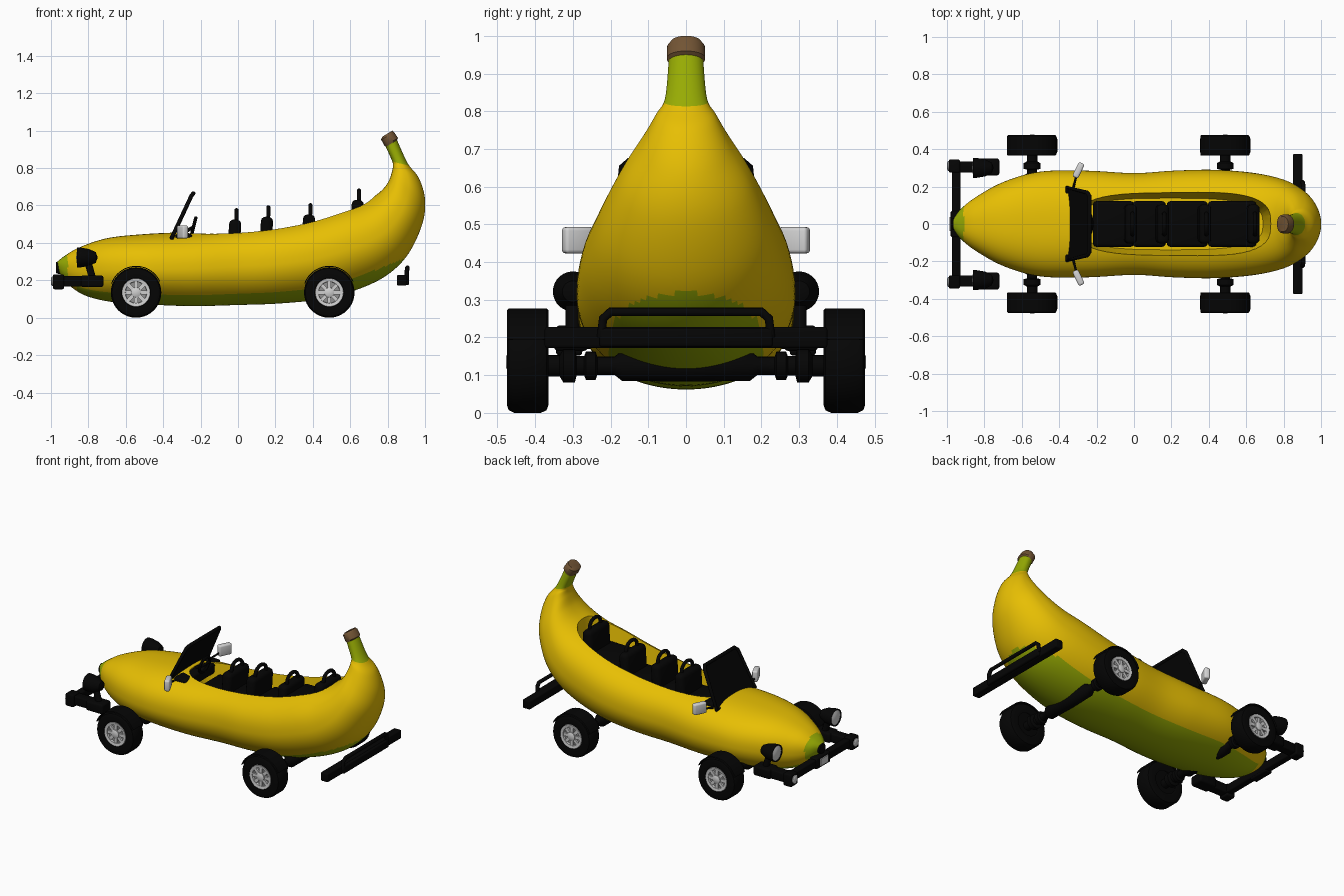
import bpy, bmesh, math
from mathutils import Vector

if "Cube" in bpy.data.objects:
    bpy.data.objects.remove(bpy.data.objects["Cube"])

def material(name, r, g, b):
    m = bpy.data.materials.new(name)
    m.diffuse_color = (r, g, b, 1)
    m.use_nodes = True
    m.node_tree.nodes["Principled BSDF"].inputs["Base Color"].default_value = m.diffuse_color
    return m

YELLOW = material("banana yellow", 0.80, 0.52, 0.001)
GREEN = material("unripe green", 0.31, 0.41, 0.001)
BROWN = material("cap brown", 0.17, 0.09, 0.035)
BLACK = material("matte black", 0.0015, 0.0015, 0.0015)
GREY = material("wheel grey", 0.62, 0.62, 0.62)
LIGHT = material("mirror light grey", 0.65, 0.65, 0.65)
DARK = material("rim dark grey", 0.28, 0.28, 0.28)

def finish(name, bm, *mats):
    bmesh.ops.recalc_face_normals(bm, faces=bm.faces[:])
    me = bpy.data.meshes.new(name)
    bm.to_mesh(me)
    bm.free()
    ob = bpy.data.objects.new(name, me)
    bpy.context.collection.objects.link(ob)
    for m in mats:
        me.materials.append(m)
    return ob

def box(name, loc, size, mat, bevel=0.008, rot=(0, 0, 0)):
    bm = bmesh.new()
    bmesh.ops.create_cube(bm, size=1)
    bmesh.ops.scale(bm, vec=size, verts=bm.verts[:])
    if bevel:
        bmesh.ops.bevel(bm, geom=bm.edges[:], offset=bevel, segments=3, profile=0.5, affect='EDGES')
    ob = finish(name, bm, mat)
    ob.location, ob.rotation_euler = loc, rot
    return ob

def tube(name, pts, r, mat, cyclic=False):
    cu = bpy.data.curves.new(name, 'CURVE')
    cu.dimensions, cu.bevel_depth, cu.bevel_resolution, cu.use_fill_caps = '3D', r, 3, True
    sp = cu.splines.new('POLY')
    sp.points.add(len(pts) - 1)
    for p, q in zip(sp.points, pts):
        p.co = (*q, 1)
    sp.use_cyclic_u = cyclic
    cu.materials.append(mat)
    ob = bpy.data.objects.new(name, cu)
    bpy.context.collection.objects.link(ob)
    return ob

def lathe(name, prof, loc, mat, axis='Y', a0=0, a1=360, n=40, closed=False):
    """Spin a profile of (radius, offset) points about the given axis."""
    bm = bmesh.new()
    full = a1 - a0 == 360
    rings = []
    for i in range(n if full else n + 1):
        a = math.radians(a0 + (a1 - a0) * i / n)
        c, s = math.cos(a), math.sin(a)
        rings.append([bm.verts.new((r * c, h, r * s) if axis == 'Y' else (h, r * c, r * s)) for r, h in prof])
    m = len(prof)
    for i in range(n):
        A, B = rings[i], rings[(i + 1) % len(rings)]
        for j in range(m if closed else m - 1):
            k = (j + 1) % m
            bm.faces.new((A[j], A[k], B[k], B[j]))
    bmesh.ops.remove_doubles(bm, verts=bm.verts[:], dist=1e-5)
    ob = finish(name, bm, mat)
    ob.location = loc
    return ob

# Banana body: stations of top x, top z, bottom x, bottom z, half width
ST = [(-.965, .30, -.955, .24, .035), (-.93, .328, -.91, .18, .085), (-.85, .375, -.82, .12, .15),
      (-.7, .425, -.68, .085, .228), (-.5, .447, -.5, .072, .28), (-.25, .46, -.25, .062, .285),
      (0, .48, 0, .068, .272), (.2, .50, .22, .076, .285), (.38, .535, .45, .1, .29),
      (.55, .585, .65, .155, .278), (.67, .62, .8, .23, .255), (.75, .665, .91, .34, .222),
      (.80, .72, .985, .5, .173), (.823, .78, 1.0, .63, .118), (.828, .815, .968, .745, .082),
      (.823, .84, .908, .825, .056), (.79, .914, .85, .95, .046)]

def catmull(a, b, c, d, t):
    return tuple(.5 * (2 * q + (r - p) * t + (2 * p - 5 * q + 4 * r - s) * t * t + (3 * q - p - 3 * r + s) * t ** 3)
                 for p, q, r, s in zip(a, b, c, d))

SUB, N = 8, 96
rows = []
for i in range(len(ST) - 1):
    for k in range(SUB):
        rows.append(catmull(ST[max(i - 1, 0)], ST[i], ST[i + 1], ST[min(i + 2, len(ST) - 1)], k / SUB))
rows.append(ST[-1])
stem_row, cap_row = 15 * SUB - 1, len(rows) - 1
rows += [(.781, .922, .856, .96, .051), (.765, .953, .836, .99, .05), (.772, .968, .825, 1.0, .04)]
bm = bmesh.new()
rings = []
for tx, tz, bx, bz, w in rows:
    mid, up = Vector(((tx + bx) / 2, 0, (tz + bz) / 2)), Vector(((tx - bx) / 2, 0, (tz - bz) / 2))
    ring = []
    for j in range(N):
        a = 2 * math.pi * j / N
        c, s = math.cos(a), math.sin(a)
        e = .82 if s > 0 else 1.0   # fuller upper half
        p = mid + up * math.copysign(abs(s) ** e, s)
        p.y = w * math.copysign(abs(c) ** e, c)
        ring.append(bm.verts.new(p))
    rings.append(ring)
for i in range(len(rings) - 1):
    # green underside narrows to a rounded end at the rear
    t = min(max((rows[i][3] - .13) / .18, 0), 1) if rows[i][0] > 0 else 0
    spread = math.radians(46) * math.sqrt(1 - t * t)
    for j in range(N):
        f = bm.faces.new((rings[i][j], rings[i][(j + 1) % N], rings[i + 1][(j + 1) % N], rings[i + 1][j]))
        c = f.calc_center_median()
        if i >= cap_row:
            f.material_index = 2
        elif i >= stem_row or c.x < -.91:
            f.material_index = 1
        elif abs(2 * math.pi * (j + .5) / N - 1.5 * math.pi) < spread and c.x > -.86:
            f.material_index = 1
bm.faces.new(rings[0]).material_index = 1
bm.faces.new(rings[-1]).material_index = 2
body = finish("banana_body", bm, YELLOW, GREEN, BROWN)

# Cockpit opening cut out of the body, walls sloping inward
bm = bmesh.new()
lo, hi = [], []
for j in range(48):
    a = 2 * math.pi * j / 48
    c, s = math.cos(a), math.sin(a)
    x, y = math.copysign(abs(c) ** .65, c), math.copysign(abs(s) ** .65, s)
    xl = .195 + .495 * x
    lo.append(bm.verts.new((xl, .138 * y, .20 + .09 * (xl + .3))))
    hi.append(bm.verts.new((.22 + .54 * x, .225 * y, .9)))
for j in range(48):
    k = (j + 1) % 48
    bm.faces.new((lo[j], lo[k], hi[k], hi[j]))
bm.faces.new(lo)
bm.faces.new(hi)
cutter = finish("cockpit_cutter", bm, YELLOW)
cutter.hide_render = True
mod = body.modifiers.new("cockpit", 'BOOLEAN')
mod.operation, mod.solver, mod.object = 'DIFFERENCE', 'EXACT', cutter
bpy.context.view_layer.objects.active = body
bpy.ops.object.modifier_apply(modifier=mod.name)
bpy.data.objects.remove(cutter)

# Four seats in a row with loop headrests: x, top z, cushion length
for i, (x, z, d) in enumerate([(-.02, .585, .22), (.15, .60, .18), (.375, .612, .22), (.635, .69, .26)]):
    n = f"seat_{i + 1}"
    box(n + "_back", (x, 0, z - .165), (.065, .21, .21), BLACK, .025, (0, .06, 0))
    box(n + "_cushion", (x + .02 - d / 2, 0, z - .24), (d, .245, .09), BLACK, .02)
    arc = [(x + .012, .055 * math.cos(math.pi * k / 10), z - .055 + .045 * math.sin(math.pi * k / 10)) for k in range(11)]
    tube(n + "_headrest_loop", [(x + .008, .055, z - .09)] + arc + [(x + .008, -.055, z - .09)], .011, BLACK)

# Windshield, dashboard and steering wheel
frame = [(-.355, -.195, .425), (-.25, -.168, .65), (-.238, -.15, .666),
         (-.238, .15, .666), (-.25, .168, .65), (-.355, .195, .425)]
tube("windshield_frame", frame, .011, BLACK, True)
bm = bmesh.new()
g = bmesh.ops.extrude_face_region(bm, geom=[bm.faces.new([bm.verts.new(p) for p in frame])])
bmesh.ops.translate(bm, vec=(.006, 0, -.003), verts=[v for v in g['geom'] if isinstance(v, bmesh.types.BMVert)])
finish("windshield_glass", bm, BLACK)
box("dashboard", (-.29, 0, .415), (.09, .36, .07), BLACK, .015)
wheel = lathe("steering_wheel", [(.05 + .009 * math.cos(k * math.pi / 4), .009 * math.sin(k * math.pi / 4)) for k in range(8)],
              (-.238, 0, .485), BLACK, 'X', closed=True)
wheel.rotation_euler = (0, .25, 0)
tube("steering_column", [(-.30, 0, .45), (-.237, 0, .485)], .01, BLACK)
tube("steering_spoke", [(-.238, -.05, .485), (-.238, .05, .485)], .008, BLACK)

TYRE = [(.072, -.052), (.115, -.055), (.128, -.05), (.135, -.035), (.135, .035), (.128, .05), (.115, .055), (.078, .052), (.072, .03)]
for s, side in ((-1, "right"), (1, "left")):
    # Wheels with spoked rims and mudguards
    for x, end in ((-.545, "front"), (.488, "rear")):
        n, c = f"{end}_{side}_", (x, s * .42, .135)
        lathe(n + "tyre", [(r, s * h) for r, h in TYRE], c, BLACK)
        lathe(n + "rim_ring", [(r, s * h) for r, h in [(.056, .03), (.058, .05), (.075, .053), (.077, .03)]], c, GREY)
        lathe(n + "rim_plate", [(r, s * h) for r, h in [(0, .036), (.076, .036)]], c, DARK)
        lathe(n + "inner_plate", [(r, s * h) for r, h in [(0, -.045), (.076, -.045)]], c, BLACK)
        lathe(n + "hub_cap", [(r, s * h) for r, h in [(.028, .03), (.026, .052), (.015, .057), (0, .058)]], c, GREY)
        for k in range(8):
            a = k * math.pi / 4
            box(n + f"spoke_{k + 1}", (x + .042 * math.cos(a), s * .46, .135 + .042 * math.sin(a)),
                (.045, .014, .02), GREY, 0, (0, -a, 0))
        lathe(n + "mudguard", [(.137, -.055), (.142, -.05), (.142, .05), (.137, .055)], c, BLACK, a0=25, a1=160, closed=True)
        # Axle halves
        lathe(n + "axle", [(0, 0), (.042, 0), (.04, s * .17), (.024, s * .19), (.024, s * .235), (.038, s * .24), (.038, s * .265),
                           (.026, s * .27), (.026, s * .29), (.045, s * .295), (.045, s * .325), (.028, s * .335), (.028, s * .38)],
              (x, 0, .125), BLACK, n=20)
    # Mirrors
    box(f"{side}_mirror", (-.297, s * .287, .458), (.034, .085, .07), LIGHT, .01, (0, 0, -s * .45))
    tube(f"{side}_mirror_arm", [(-.325, s * .19, .43), (-.305, s * .27, .45)], .006, BLACK)
    # Headlights, side bars and small bumper lamps
    lamp = (-.81, s * .3, .322)
    lathe(f"{side}_headlight", [(.046, -.046), (.053, -.05), (.053, -.03), (.045, .015), (.028, .05), (0, .06)], lamp, BLACK, 'X')
    lathe(f"{side}_headlight_lens", [(0, -.056), (.03, -.052), (.047, -.045)], lamp, LIGHT, 'X')
    tube(f"{side}_headlight_bracket", [(-.80, s * .3, .29), (-.775, s * .3, .20)], .02, BLACK)
    box(f"{side}_bumper_side_bar", (-.85, s * .305, .195), (.26, .06, .058), BLACK)
    box(f"{side}_bumper_block", (-.78, s * .305, .195), (.12, .09, .062), BLACK, .012)
    box(f"{side}_bumper_end", (-.96, s * .31, .192), (.06, .07, .08), BLACK, .01)
    lathe(f"{side}_bumper_lamp", [(.026, .02), (.026, -.004), (.018, -.009), (0, -.01)], (-.99, s * .31, .195), LIGHT, 'X', n=20)

# Front bumper
box("front_bumper", (-.95, 0, .195), (.045, .60, .052), BLACK)
box("front_bumper_center", (-.955, 0, .195), (.05, .14, .07), BLACK)
box("front_plate", (-.982, 0, .195), (.008, .075, .045), LIGHT, 0)
lathe("nose_lamp", [(0, -.012), (.03, -.01), (.033, 0), (.033, .03)], (-.962, 0, .268), BLACK, 'X', n=24)

# Rear bumper with a raised tube guard
box("rear_bumper", (.875, 0, .2), (.052, .75, .056), BLACK)
box("rear_bumper_step", (.9, 0, .2), (.03, .46, .05), BLACK)
tube("rear_bumper_guard", [(.9, -.225, .2), (.903, -.22, .25), (.906, -.2, .268), (.906, .2, .268), (.903, .22, .25), (.9, .225, .2)], .012, BLACK)

# Tubes become meshes, then smooth shading with sharp edges kept
bpy.ops.object.select_all(action='DESELECT')
for ob in bpy.context.scene.objects:
    if ob.type == 'CURVE':
        ob.select_set(True)
        bpy.context.view_layer.objects.active = ob
bpy.ops.object.convert(target='MESH')
bpy.ops.object.select_all(action='SELECT')
bpy.context.view_layer.objects.active = body
bpy.ops.object.shade_smooth_by_angle(angle=math.radians(40))
